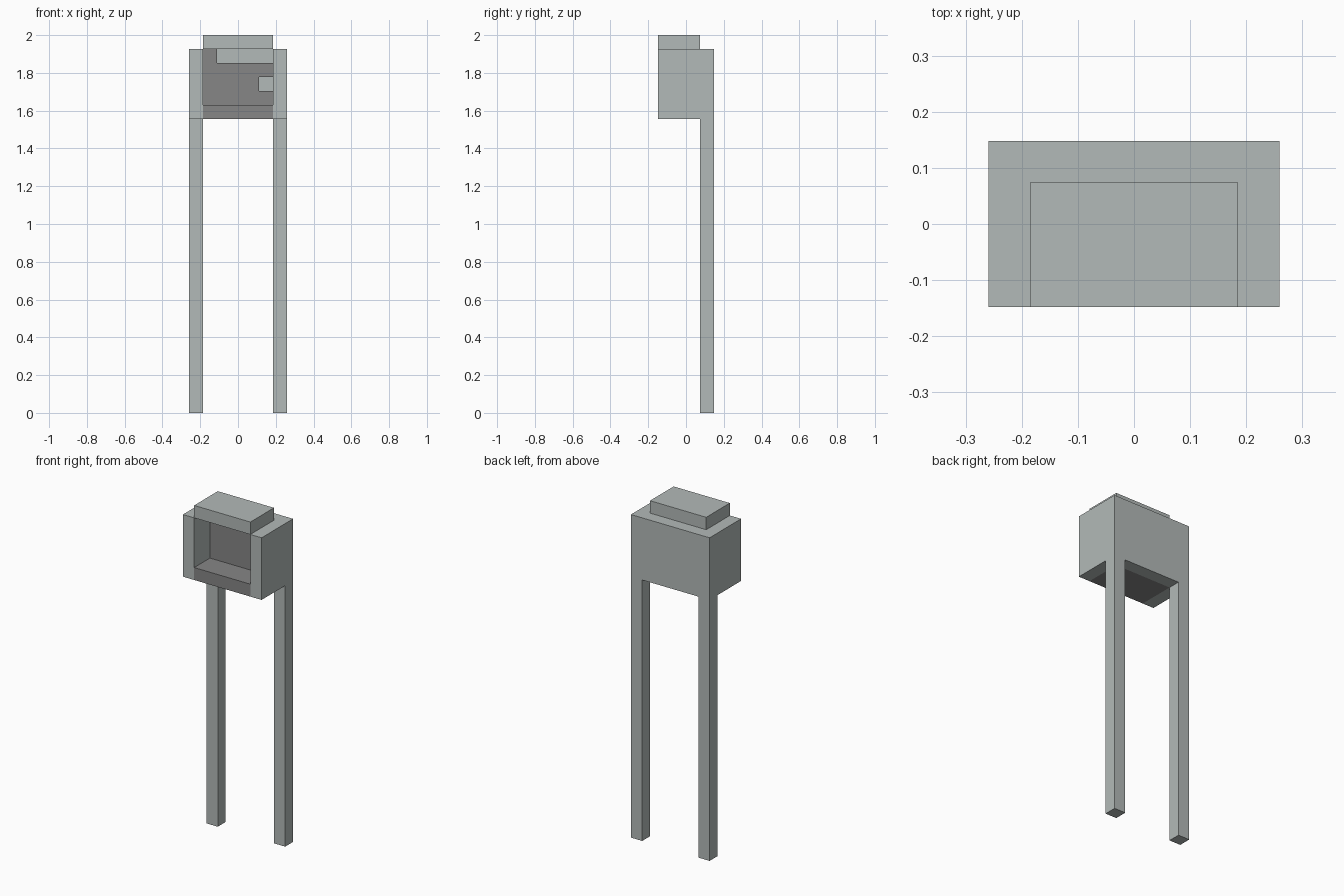
import bpy
import bmesh
from mathutils import Vector

U = 2 / 27  # edge of one block; the model sits on this block grid

cube = bpy.data.objects.get("Cube")
if cube:
    bpy.data.objects.remove(cube, do_unlink=True)


def make_material(name, colour):
    mat = bpy.data.materials.new(name)
    mat.use_nodes = True
    mat.diffuse_color = colour
    mat.node_tree.nodes["Principled BSDF"].inputs["Base Color"].default_value = colour
    return mat


light = make_material("light stone", (0.45, 0.49, 0.48, 1))
dark = make_material("dark stone", (0.238, 0.238, 0.238, 1))


def prism(name, outline, direction, mat):
    """Extrude a flat outline, all measured in blocks."""
    bm = bmesh.new()
    face = bm.faces.new([bm.verts.new(Vector(p) * U) for p in outline])
    grown = bmesh.ops.extrude_face_region(bm, geom=[face], use_keep_orig=True)
    top = [v for v in grown["geom"] if isinstance(v, bmesh.types.BMVert)]
    bmesh.ops.translate(bm, verts=top, vec=Vector(direction) * U)
    bmesh.ops.recalc_face_normals(bm, faces=bm.faces)
    mesh = bpy.data.meshes.new(name)
    bm.to_mesh(mesh)
    bm.free()
    mesh.materials.append(mat)
    obj = bpy.data.objects.new(name, mesh)
    bpy.context.collection.objects.link(obj)
    return obj


def block(name, x, y, z, mat):
    """Box from (low, high) pairs in blocks."""
    base = [(x[0], y[0], z[0]), (x[1], y[0], z[0]),
            (x[1], y[1], z[0]), (x[0], y[1], z[0])]
    return prism(name, base, (0, 0, z[1] - z[0]), mat)


FLOOR, ROOF, TOP = 21, 26, 27
HALF = 2.5   # half of the opening width

# Side walls, each in one piece with its long back leg
for name, x in (("left_wall_and_leg", HALF), ("right_wall_and_leg", -HALF - 1)):
    side = [(x, 2, 0), (x, 2, ROOF), (x, -2, ROOF),
            (x, -2, FLOOR), (x, 1, FLOOR), (x, 1, 0)]
    prism(name, side, (1, 0, 0), light)

# Back panel and raised lid
block("back_panel", (-HALF, HALF), (1, 2), (FLOOR, ROOF), light)
block("lid", (-HALF, HALF), (-2, 1), (ROOF, TOP), light)

# Dark floor of the niche
block("niche_floor", (-HALF, HALF), (-2, 1), (FLOOR, FLOOR + 1), dark)

# Dark lining of the niche back, with a notch on its left and a cut-out top
lining = [(-HALF, 22), (HALF, 22), (HALF, 23), (HALF - 1, 23), (HALF - 1, 24),
          (HALF, 24), (HALF, 25), (1 - HALF, 25), (1 - HALF, 26), (-HALF, 26)]
prism("niche_lining", [(x, 0, z) for x, z in lining], (0, 1, 0), dark)
